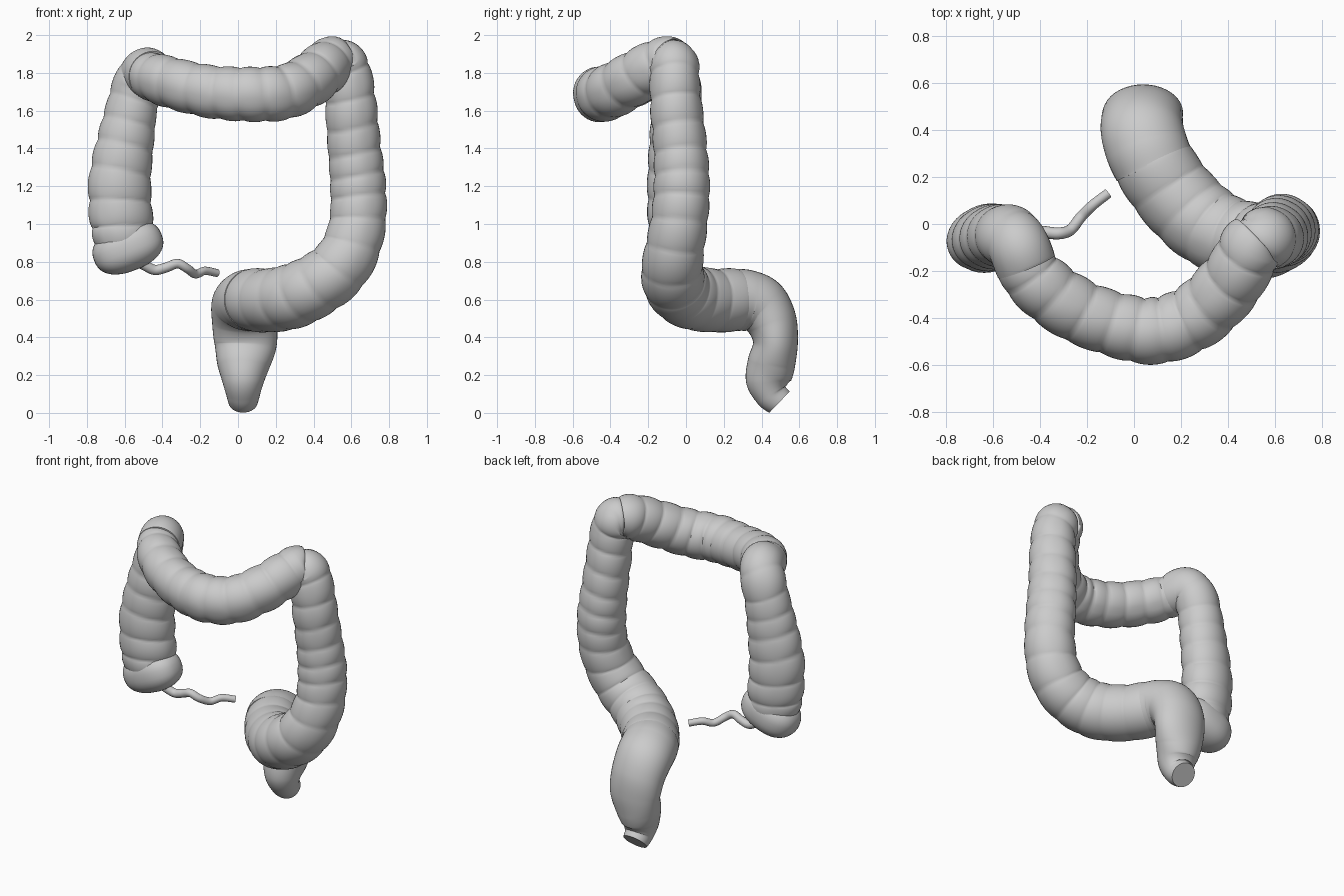
import bpy, bmesh, math
from mathutils import Vector

SIDES = 40


def spline(points, n=14):
    """Catmull-Rom through points of any dimension."""
    p = [Vector(q) for q in points]
    p = [p[0] * 2 - p[1]] + p + [p[-1] * 2 - p[-2]]
    out = []
    for i in range(1, len(p) - 2):
        a, b, c, d = p[i - 1:i + 3]
        for k in range(n):
            t = k / n
            out.append(0.5 * (b * 2 + (c - a) * t + (a * 2 - b * 5 + c * 4 - d) * t * t
                              + (b * 3 - a - c * 3 + d) * t ** 3))
    out.append(p[-2])
    return out


def finish(bm, name):
    bmesh.ops.recalc_face_normals(bm, faces=bm.faces)
    me = bpy.data.meshes.new(name)
    bm.to_mesh(me)
    bm.free()
    ob = bpy.data.objects.new(name, me)
    bpy.context.collection.objects.link(ob)
    ob.select_set(True)
    bpy.context.view_layer.objects.active = ob
    bpy.ops.object.shade_smooth_by_angle(angle=math.radians(50))
    ob.select_set(False)
    return ob


def tube(name, path, ref, pitch=0.0, depth=0.0, fade=0.0, sides=SIDES):
    """Tube along (x, y, z, radius along ref, other radius) with pouches every pitch."""
    pts = spline(path)
    pos = [Vector(p[:3]) for p in pts]
    ref = Vector(ref)
    length = [0.0]
    for a, b in zip(pos, pos[1:]):
        length.append(length[-1] + (b - a).length)
    bm = bmesh.new()
    rings = []
    for i, p in enumerate(pts):
        t = (pos[min(i + 1, len(pos) - 1)] - pos[max(i - 1, 0)]).normalized()
        u = (ref - t * ref.dot(t)).normalized()
        v = t.cross(u)
        amp = depth * (1 - fade * length[i] / length[-1])
        ring = []
        for k in range(sides):
            a = 2 * math.pi * k / sides
            f = 1.0
            if pitch:
                # pouches shift a little around the tube, with three long bands
                s = length[i] / pitch + 0.13 * math.sin(a + 1) + 0.12 * math.sin(length[i] * 9)
                band = 0.55 + 0.45 * abs(math.sin(1.5 * a + 0.4)) ** 0.6
                f += amp * (abs(math.sin(math.pi * s)) ** 0.6 * band - 0.55)
            ring.append(bm.verts.new(pos[i] + (u * math.cos(a) * p[3] + v * math.sin(a) * p[4]) * f))
        rings.append(ring)
    for r, q in zip(rings, rings[1:]):
        for k in range(sides):
            j = (k + 1) % sides
            bm.faces.new((r[k], r[j], q[j], q[k]))
    bm.faces.new(rings[0][::-1])
    bm.faces.new(rings[-1])
    return finish(bm, name)


# Ascending colon and right bend
tube("ascending_colon", [
    (-.605, -.06, .86, .14, .12), (-.61, -.06, .97, .165, .135), (-.622, -.06, 1.1, .168, .14),
    (-.622, -.06, 1.25, .165, .14), (-.592, -.055, 1.45, .15, .135), (-.56, -.05, 1.62, .135, .13),
    (-.525, -.055, 1.74, .135, .13), (-.488, -.10, 1.795, .13, .135), (-.455, -.18, 1.787, .13, .13)],
    (1, 0.3, 0.2), 0.135, 0.10, 0.5)

# Cecum: tilted rounded pouch under the ascending colon
bm = bmesh.new()
bmesh.ops.create_uvsphere(bm, u_segments=40, v_segments=24, radius=1)
tilt = math.radians(22)
for v in bm.verts:
    c = [math.copysign(abs(q) ** 0.85, q) for q in v.co]
    x, y, z = c[0] * .192, c[1] * .14, c[2] * .125
    v.co = (-.583 + x * math.cos(tilt) - z * math.sin(tilt), -.06 + y,
            .875 + x * math.sin(tilt) + z * math.cos(tilt))
finish(bm, "cecum")

# Transverse colon, sagging to the front
tube("transverse_colon", [
    (-.49, -.13, 1.795, .115, .115), (-.42, -.235, 1.77, .13, .13), (-.28, -.345, 1.73, .135, .135),
    (-.12, -.415, 1.698, .138, .135), (.08, -.455, 1.687, .143, .14), (.25, -.40, 1.70, .143, .14),
    (.38, -.285, 1.765, .14, .14), (.455, -.18, 1.825, .138, .135), (.50, -.09, 1.862, .132, .132),
    (.525, -.06, 1.865, .11, .11)],
    (0, 0, 1), 0.125, 0.085)

# Descending colon running into the sigmoid colon
tube("descending_sigmoid_colon", [
    (.50, -.10, 1.85, .105, .105), (.553, -.065, 1.84, .13, .13), (.583, -.06, 1.75, .13, .13),
    (.598, -.05, 1.6, .134, .138), (.615, -.03, 1.4, .138, .142), (.634, -.022, 1.2, .145, .148),
    (.633, -.035, 1.02, .148, .15), (.595, -.06, .87, .155, .155), (.52, -.072, .755, .163, .16),
    (.41, -.055, .675, .168, .165), (.29, .01, .618, .172, .17), (.17, .13, .595, .172, .168),
    (.085, .255, .598, .17, .165), (.06, .31, .598, .15, .15)],
    (1, 1, 0), 0.13, 0.10, 0.65)

# Rectum, smooth, turning down and flaring slightly back at its open end
tube("rectum", [
    (.085, .25, .598, .172, .165), (.055, .32, .595, .176, .162), (.035, .395, .565, .176, .155),
    (.035, .453, .48, .172, .135), (.04, .474, .37, .166, .118), (.03, .452, .26, .142, .126),
    (.027, .435, .17, .112, .118), (.027, .452, .10, .09, .09), (.027, .495, .057, .077, .077)],
    (1, 0, 0))

# Appendix
tube("appendix", [
    (-.56, -.06, .82, .03, .03), (-.50, -.05, .785, .028, .028), (-.44, -.035, .757, .027, .027),
    (-.38, -.035, .77, .026, .026), (-.32, -.04, .79, .025, .025), (-.27, -.025, .765, .024, .024),
    (-.225, .03, .735, .023, .023), (-.175, .08, .752, .022, .022), (-.11, .13, .74, .021, .021)],
    (0, 0, 1), sides=16)
